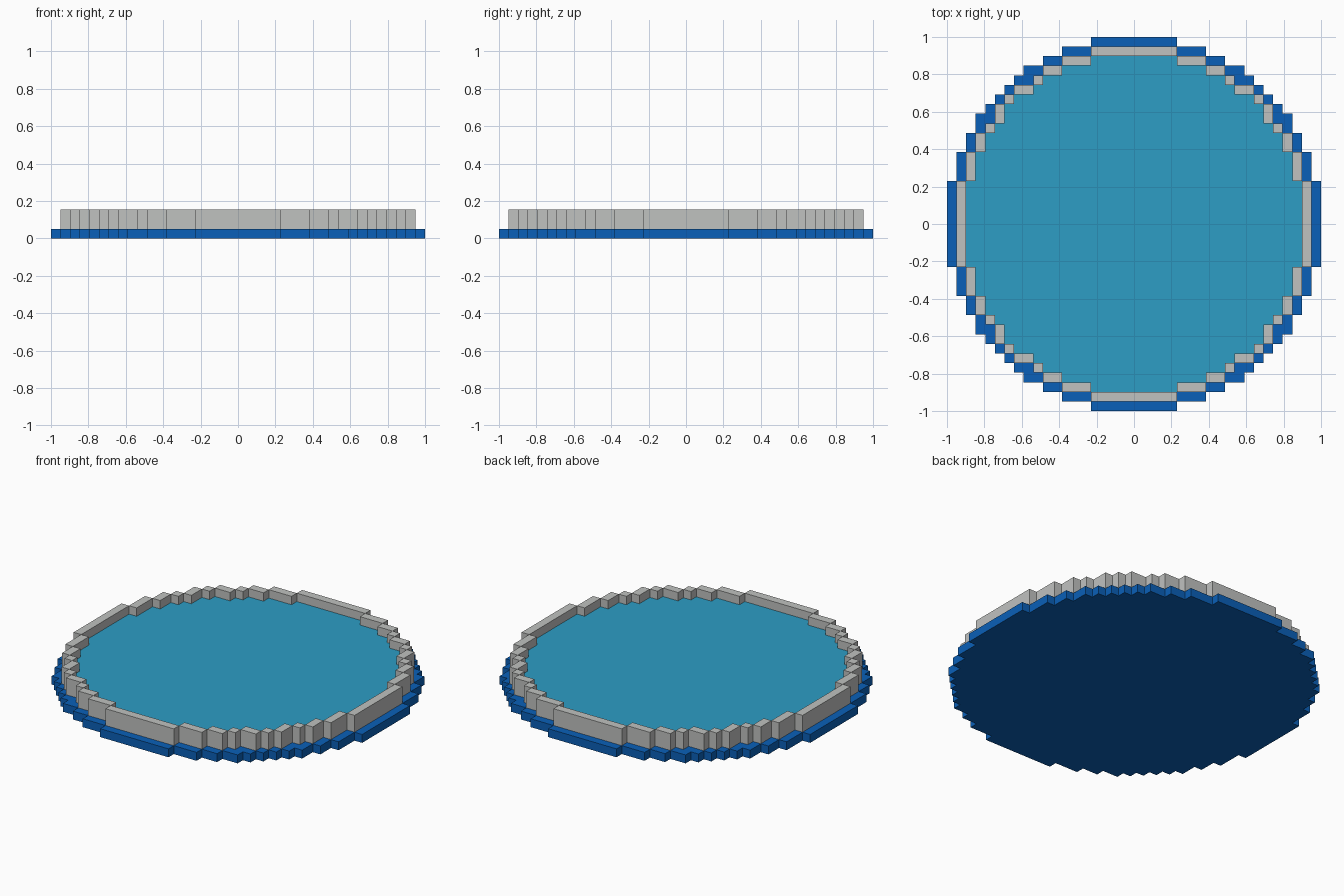
import bpy, bmesh

cube = bpy.data.objects.get("Cube")
if cube:
    bpy.data.objects.remove(cube, do_unlink=True)

U = 2 / 39  # one block of the grid


def lin(c):
    c /= 255
    return c / 12.92 if c <= 0.04045 else ((c + 0.055) / 1.055) ** 2.4


def material(name, rgb):
    m = bpy.data.materials.new(name)
    col = (*[lin(c) for c in rgb], 1)
    m.use_nodes = True
    m.diffuse_color = col
    m.node_tree.nodes["Principled BSDF"].inputs["Base Color"].default_value = col
    return m


def prisms(name, outlines, z0, z1, mat):
    """One object of upright prisms, sizes in blocks; outlines run clockwise."""
    bm = bmesh.new()
    for pts in outlines:
        f = bm.faces.new([bm.verts.new((x * U, y * U, z0 * U)) for x, y in pts])
        top = bmesh.ops.extrude_face_region(bm, geom=[f], use_keep_orig=True)
        bmesh.ops.translate(bm, vec=(0, 0, (z1 - z0) * U),
                            verts=[v for v in top["geom"] if isinstance(v, bmesh.types.BMVert)])
    bmesh.ops.recalc_face_normals(bm, faces=bm.faces)
    me = bpy.data.meshes.new(name)
    bm.to_mesh(me)
    bm.free()
    me.materials.append(mat)
    ob = bpy.data.objects.new(name, me)
    bpy.context.collection.objects.link(ob)
    return ob


def turned(pts):
    """Quarter turn clockwise."""
    return [(y, -x) for x, y in pts]


def stepped_disc(corners):
    """Stepped round outline from the outer corners of one eighth."""
    quarter = corners + [(y, x) for x, y in reversed(corners)]
    run = []
    for i, (x, y) in enumerate(quarter):
        run.append((x, y))
        if i + 1 < len(quarter):
            run.append((x, quarter[i + 1][1]))
    outline = []
    for _ in range(4):
        outline += run
        run = turned(run)
    return outline


blue = material("deep blue", (10, 96, 184))
water_blue = material("water blue", (45, 157, 197))
grey = material("light grey", (192, 194, 192))

# Base plate
base = [(4.5, 19.5), (7.5, 18.5), (9.5, 17.5), (11.5, 16.5), (12.5, 15.5), (13.5, 14.5)]
prisms("base_plate", [stepped_disc(base)], 0, 1, blue)

# Water inside the rim
pool = [(4.5, 17.5), (7.5, 16.5), (9.5, 15.5), (10.5, 14.5), (12.5, 13.5)]
prisms("water", [stepped_disc(pool)], 1, 2, water_blue)

# Rim bars: (x start, x end, y start), each one block deep
bars = [(-4.5, 4.5, 17.5), (4.5, 7.5, 16.5), (7.5, 9.5, 15.5),
        (9.5, 10.5, 14.5), (10.5, 12.5, 13.5), (12.5, 13.5, 12.5)]
rim = []
for x0, x1, y in bars:
    box = [(x0, y), (x0, y + 1), (x1, y + 1), (x1, y)]
    images = [box]
    if x0 > 0 and x0 != y:  # mirror across the diagonal
        images.append([(b, a) for a, b in reversed(box)])
    for im in images:
        for _ in range(4):
            rim.append(im)
            im = turned(im)
prisms("rim_wall", rim, 1, 3, grey)
